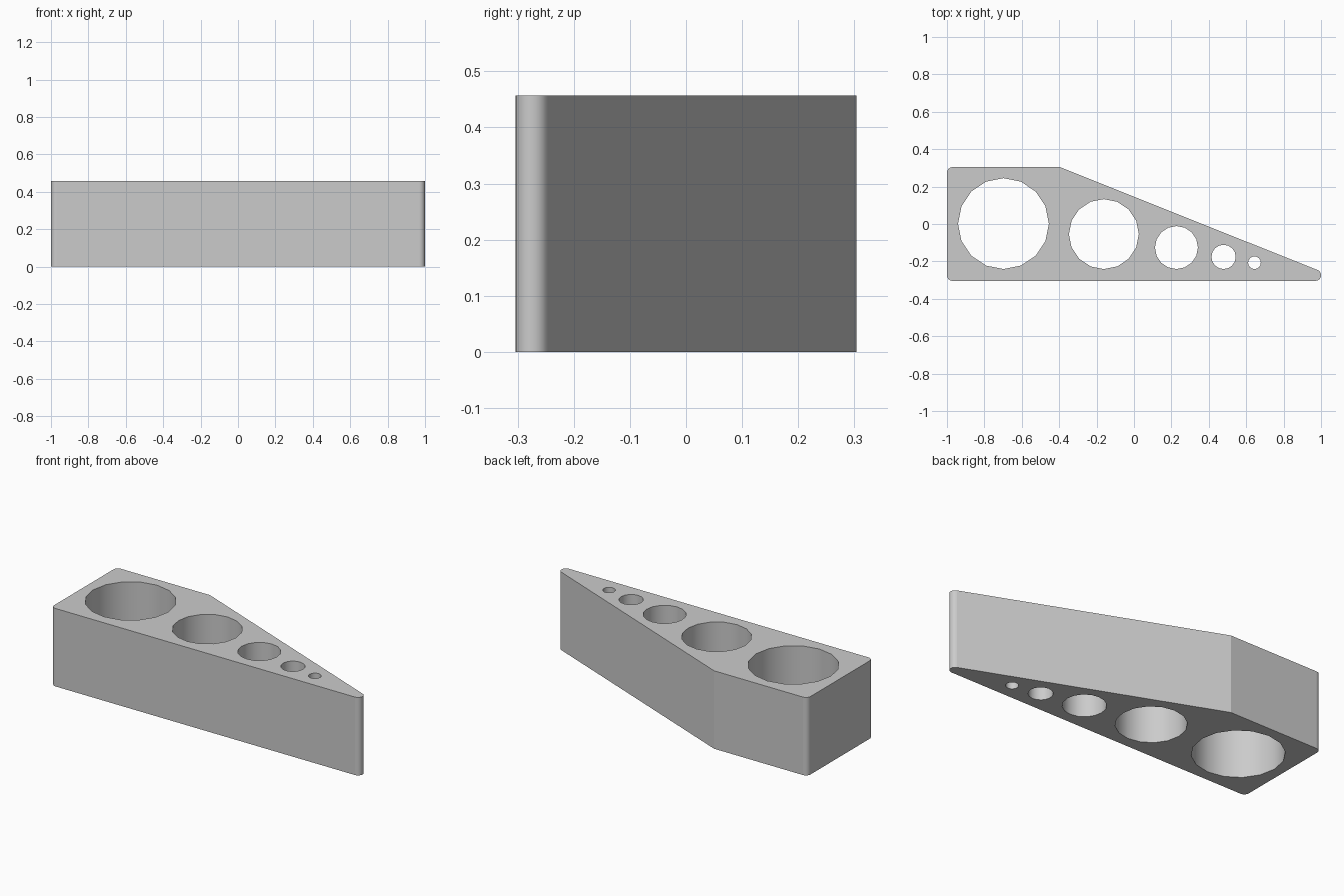
import bpy
import bmesh
from math import sin, cos, radians, tau
from mathutils import Vector

if "Cube" in bpy.data.objects:
    bpy.data.objects.remove(bpy.data.objects["Cube"])

HEIGHT = 0.457
HALF_DEPTH = 0.304
FILLET = 0.03


def arc(cx, cy, r, start, end, steps):
    """Points along an arc, angles in degrees."""
    angles = [radians(start + (end - start) * i / steps) for i in range(steps + 1)]
    return [(cx + r * cos(a), cy + r * sin(a)) for a in angles]


def add_loop(bm, points):
    """Closed loop of edges on the ground plane."""
    verts = [bm.verts.new((x, y, 0)) for x, y in points]
    return [bm.edges.new((v, verts[i - 1])) for i, v in enumerate(verts)]


# Tapered outline: rounded corners, sharp bend at the back, rounded tip
inner_x, inner_y = 1 - FILLET, HALF_DEPTH - FILLET
outline = (arc(-inner_x, -inner_y, FILLET, 180, 270, 6)
           + arc(inner_x, -inner_y, FILLET, 270, 428.2, 10)
           + [(-0.395, HALF_DEPTH)]
           + arc(-inner_x, inner_y, FILLET, 90, 180, 6))

bm = bmesh.new()
edges = add_loop(bm, outline)

# Row of round through-holes, all resting on one line: (x, radius)
for x, r in [(-0.698, 0.243), (-0.161, 0.187), (0.227, 0.115), (0.479, 0.065), (0.644, 0.034)]:
    edges += add_loop(bm, arc(x, r - 0.241, r, 0, 360 - 22.5, 15))

# Fill between the loops and raise into a solid block
bmesh.ops.triangle_fill(bm, edges=edges, use_beauty=True)
raised = bmesh.ops.extrude_face_region(bm, geom=bm.faces[:])["geom"]
bmesh.ops.translate(bm, vec=(0, 0, HEIGHT),
                    verts=[g for g in raised if isinstance(g, bmesh.types.BMVert)])
bmesh.ops.recalc_face_normals(bm, faces=bm.faces[:])

# Smooth only the narrow strips of the holes and rounded corners
for f in bm.faces:
    width = f.calc_area() / HEIGHT
    f.smooth = abs(f.normal.z) < 0.5 and width < 0.12
for e in bm.edges:
    if len(e.link_faces) == 2 and e.calc_face_angle() > radians(30):
        e.smooth = False

mesh = bpy.data.meshes.new("tapered_block")
bm.to_mesh(mesh)
bm.free()

grey = bpy.data.materials.new("light grey")
grey.use_nodes = True
colour = (0.6, 0.6, 0.6, 1)
grey.diffuse_color = colour
grey.node_tree.nodes["Principled BSDF"].inputs["Base Color"].default_value = colour
mesh.materials.append(grey)

block = bpy.data.objects.new("tapered_block", mesh)
bpy.context.collection.objects.link(block)
